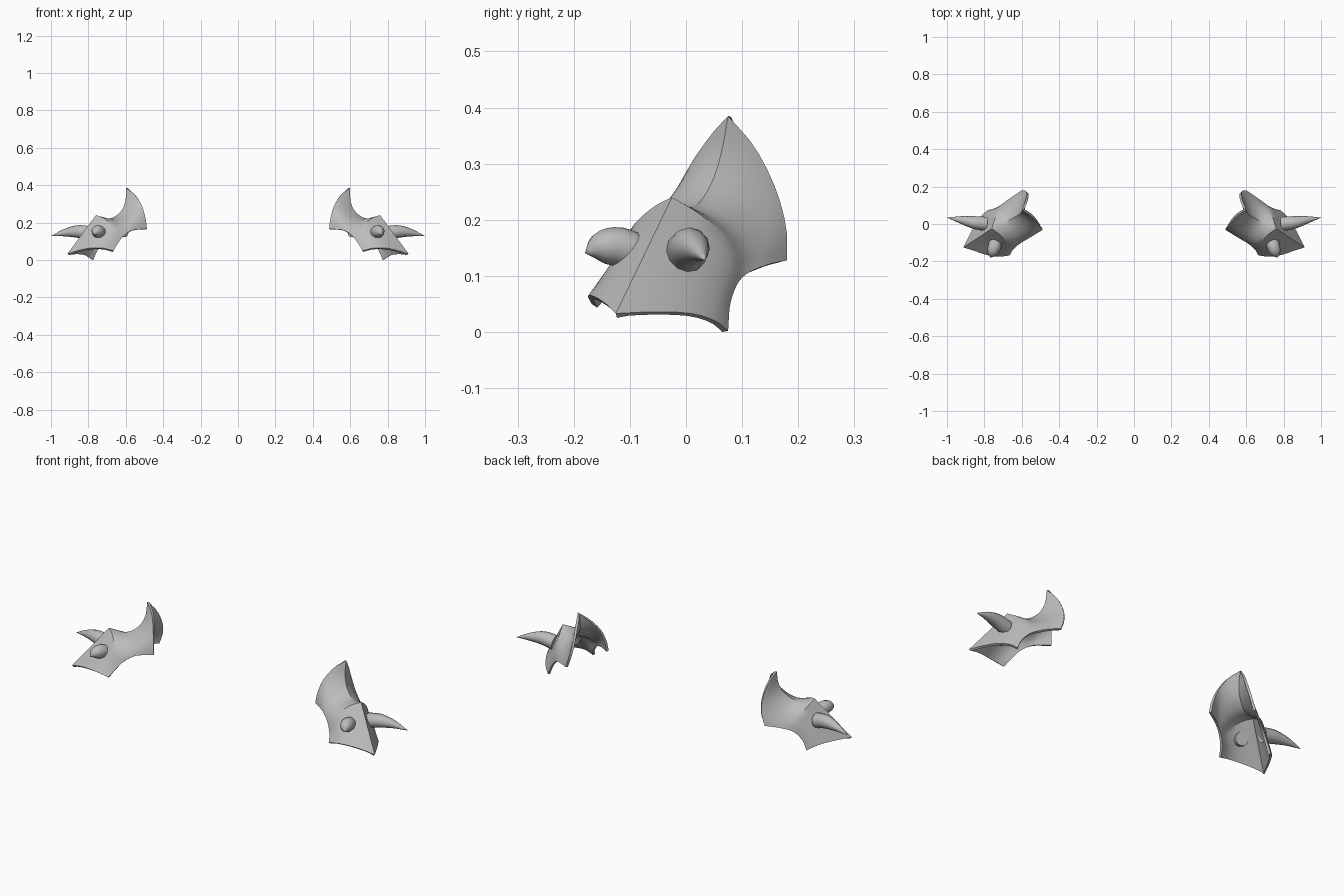
import bpy, bmesh, math
from mathutils import Vector

if "Cube" in bpy.data.objects:
    bpy.data.objects.remove(bpy.data.objects["Cube"])

grey = bpy.data.materials.new("plain_grey")
grey.diffuse_color = (0.5, 0.5, 0.5, 1)
grey.use_nodes = True
grey.node_tree.nodes["Principled BSDF"].inputs["Base Color"].default_value = grey.diffuse_color


def spline(pts, t):
    """Smooth curve through evenly spaced points, t in 0..1."""
    p = [Vector(q) for q in pts]
    n = len(p) - 1
    i = min(int(t * n), n - 1)
    f = t * n - i
    a = p[i - 1] if i > 0 else 2 * p[0] - p[1]
    d = p[i + 2] if i + 2 <= n else 2 * p[n] - p[n - 1]
    b, c = p[i], p[i + 1]
    return 0.5 * (2 * b + (c - a) * f + (2 * a - 5 * b + 4 * c - d) * f ** 2
                  + (3 * b - a - 3 * c + d) * f ** 3)


def finish(name, bm, thickness=0.0):
    """Mesh object mirrored to both shoulders, smooth with sharp creases."""
    me = bpy.data.meshes.new(name)
    bm.to_mesh(me)
    bm.free()
    ob = bpy.data.objects.new(name, me)
    bpy.context.collection.objects.link(ob)
    me.materials.append(grey)
    if thickness:
        so = ob.modifiers.new("thickness", 'SOLIDIFY')
        so.thickness = thickness
        so.offset = -1
    mi = ob.modifiers.new("pair", 'MIRROR')
    mi.use_mirror_merge = False
    bpy.ops.object.select_all(action='DESELECT')
    ob.select_set(True)
    bpy.context.view_layer.objects.active = ob
    bpy.ops.object.convert(target='MESH')
    bpy.ops.object.shade_smooth_by_angle(angle=math.radians(35))


# Ridge: the straight lower half runs tip to bump, the upper half sweeps to the peak
TIP, BUMP, PEAK = (0.912, -0.125, 0.033), (0.76, -0.025, 0.24), (0.60, 0.075, 0.385)
upper = [BUMP, (0.685, 0.012, 0.222), (0.628, 0.042, 0.258), (0.602, 0.062, 0.315), PEAK]


def ridge(u):
    if u < 0.4:
        return Vector(TIP).lerp(Vector(BUMP), u / 0.4)
    return spline(upper, (u - 0.4) / 0.6)


# Each flank: outer rim (tip to low corner), lower rim, inner rim (peak to inner corner)
back = dict(
    outer=[TIP, (0.878, -0.055, 0.036), (0.84, 0.01, 0.033), (0.808, 0.052, 0.02), (0.78, 0.075, 0.002)],
    lower=[(0.78, 0.075, 0.002), (0.755, 0.08, 0.055), (0.715, 0.10, 0.097),
           (0.66, 0.14, 0.118), (0.60, 0.18, 0.128)],
    inner=[PEAK, (0.582, 0.122, 0.33), (0.573, 0.158, 0.26), (0.58, 0.178, 0.19), (0.60, 0.18, 0.128)])
front = dict(
    outer=[TIP, (0.85, -0.145, 0.052), (0.79, -0.165, 0.064), (0.725, -0.175, 0.064), (0.665, -0.168, 0.05)],
    lower=[(0.665, -0.168, 0.05), (0.645, -0.135, 0.085), (0.61, -0.105, 0.13),
           (0.56, -0.075, 0.16), (0.487, -0.03, 0.166)],
    inner=[PEAK, (0.55, 0.042, 0.348), (0.512, 0.0, 0.285), (0.494, -0.022, 0.22), (0.487, -0.03, 0.166)])

NU, NV = 20, 10
bm = bmesh.new()
for side, flip in ((back, False), (front, True)):
    low0, low1 = Vector(side['lower'][0]), Vector(side['lower'][-1])
    grid = []
    for i in range(NU + 1):
        u = i / NU
        row = []
        for j in range(NV + 1):
            v = j / NV
            p = ((1 - v) * ridge(u) + v * spline(side['lower'], u)
                 + (1 - u) * spline(side['outer'], v) + u * spline(side['inner'], v)
                 - (1 - u) * ((1 - v) * Vector(TIP) + v * low0)
                 - u * ((1 - v) * Vector(PEAK) + v * low1))
            row.append(bm.verts.new(p))
        grid.append(row)
    for i in range(NU):
        for j in range(NV):
            f = [grid[i][j], grid[i][j + 1], grid[i + 1][j + 1], grid[i + 1][j]]
            bm.faces.new(f[::-1] if flip else f)
bmesh.ops.remove_doubles(bm, verts=bm.verts, dist=0.0004)
finish("shoulder_plate", bm, 0.012)


def horn(name, path, radii, sides=12, rings=10):
    """Tapered curved spike; the last ring closes at the tip."""
    bm = bmesh.new()
    loops = []
    for k in range(rings):
        t = k / rings
        c = spline(path, t)
        d = (spline(path, t + 0.02) - c).normalized()
        a = d.cross(Vector((0, 0, 1))).normalized()
        b = a.cross(d)
        r = spline([(q, 0, 0) for q in radii], t).x
        loops.append([bm.verts.new(c + r * (math.cos(w) * a + math.sin(w) * b))
                      for w in (2 * math.pi * s / sides for s in range(sides))])
    tip = bm.verts.new(path[-1])
    for s in range(sides):
        n = (s + 1) % sides
        for lo, hi in zip(loops, loops[1:]):
            bm.faces.new((lo[s], lo[n], hi[n], hi[s]))
        bm.faces.new((loops[-1][s], loops[-1][n], tip))
    bm.faces.new(loops[0])
    bmesh.ops.recalc_face_normals(bm, faces=bm.faces)
    finish(name, bm)


# Long spike on the outer flank, short stub on the front flank
horn("outer_horn",
     [(0.79, 0.0, 0.142), (0.855, 0.008, 0.152), (0.925, 0.022, 0.146), (1.0, 0.034, 0.128)],
     [0.038, 0.034, 0.02, 0.0])
horn("front_horn",
     [(0.738, -0.085, 0.14), (0.746, -0.122, 0.152), (0.758, -0.155, 0.15), (0.768, -0.18, 0.14)],
     [0.034, 0.035, 0.027, 0.0])
